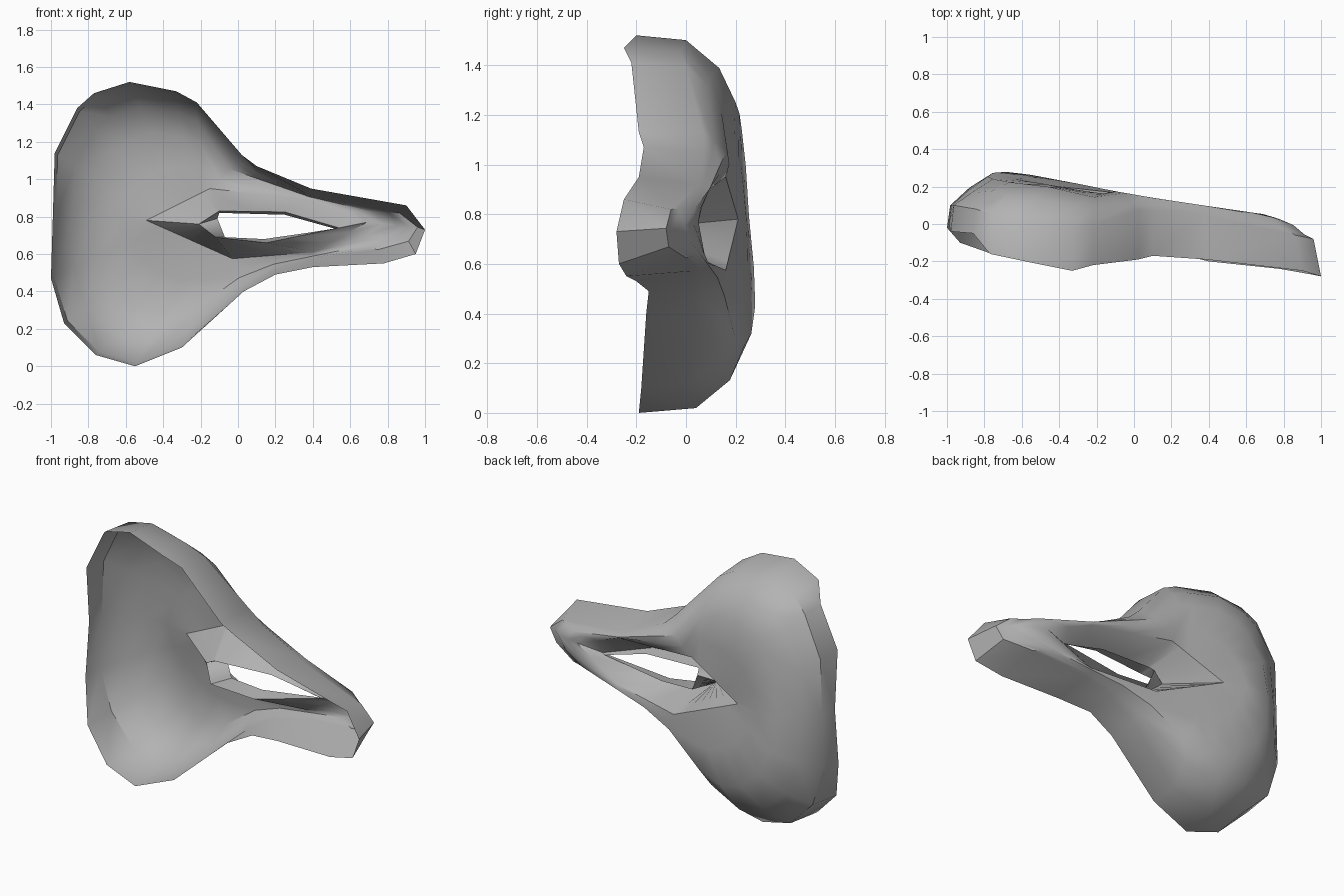
import bpy
import bmesh
import math
from mathutils import Vector

cube = bpy.data.objects.get("Cube")
if cube:
    bpy.data.objects.remove(cube, do_unlink=True)

# One flat colour
grey = bpy.data.materials.new("plain_grey")
grey.use_nodes = True
colour = (0.45, 0.45, 0.45, 1)
grey.diffuse_color = colour
grey.node_tree.nodes["Principled BSDF"].inputs["Base Color"].default_value = colour

# Outer rim: x, z, front edge y, back edge y
RIM = [
    (-.99, .8, 0, .1), (-.98, 1.14, -.04, .1), (-.86, 1.38, -.05, .08),
    (-.77, 1.46, -.16, .05), (-.58, 1.52, -.2, 0), (-.33, 1.47, -.25, -.02),
    (-.22, 1.41, -.22, 0), (.02, 1.13, -.19, .07), (.1, 1.07, -.17, .07),
    (.39, .95, -.19, .05), (.9, .86, -.25, -.06), (1, .73, -.28, -.08),
    (.95, .6, -.27, -.07), (.78, .55, -.24, 0), (.4, .53, -.2, .03),
    (.2, .49, -.15, .03), (.03, .4, -.16, .03), (-.3, .1, -.18, 0),
    (-.55, 0, -.19, .04), (-.76, .06, -.16, .07), (-.93, .23, -.1, .1),
    (-1, .47, -.02, .1),
]
COUNT = len(RIM)

# Central opening: corner in the back wall, collar edge in front of it and
# the lip turned inward, each tied to a rim index
LEFT = ((-.49, .21, .78), (-.21, 0, .76), (-.11, .05, .79))
CORNERS = [
    (0, *LEFT),
    (7, (-.15, .16, .95), (-.1, -.08, .83), (-.1, .02, .82)),
    (9, (.39, .08, .89), (.25, -.04, .825), (.25, .02, .81)),
    (11, (.69, .05, .77), (.54, .02, .74), (.52, .03, .735)),
    (14, (.4, .08, .61), (.15, -.06, .66), (.14, .03, .68)),
    (16, (-.03, .16, .575), (-.12, -.09, .69), (-.07, .04, .69)),
    (COUNT, *LEFT),
]

# Depth of the back wall along x
BACK = [(-1, .2), (-.77, .285), (-.49, .27), (0, .155), (.4, .095), (.7, .05), (1, -.06)]


def back_depth(x, z):
    for (xa, ya), (xb, yb) in zip(BACK, BACK[1:]):
        if x <= xb:
            y = ya + (yb - ya) * (x - xa) / (xb - xa)
            return y - .08 * abs(z - .45) * (x < -.1)
    return BACK[-1][1]


def corner(index, which):
    for a, b in zip(CORNERS, CORNERS[1:]):
        if index <= b[0]:
            t = (index - a[0]) / (b[0] - a[0])
            return Vector(a[which]).lerp(Vector(b[which]), t)


def section(index):
    """Points from the front rim, round the back, into the collar."""
    x, z, front, back = RIM[index]
    opening, edge, lip = (corner(index, k) for k in (1, 2, 3))
    side = Vector((x, back, z)).lerp(opening, .03)
    side.y = back
    shoulder = .68
    # The arm walls lean inward toward the tip, with a crisper back corner
    if x > 0:
        side.x = x * .96
        side.z = z + (.76 - z) * .45 * x
        shoulder = .45
    points = [Vector((x, front, z)), side]
    for t, blend in ((.18, shoulder), (.4, 1), (.7, .8)):
        p = side.lerp(opening, t)
        base = back if t < .5 else opening.y
        p.y = base + (back_depth(p.x, p.z) - base) * blend
        points.append(p)
    return points + [opening, edge, lip]


# Thin shell: bowl, channelled arm and collar in one skin
bm = bmesh.new()
sections = [[bm.verts.new(p) for p in section(i)] for i in range(COUNT)]
for i, here in enumerate(sections):
    there = sections[(i + 1) % COUNT]
    for j in range(len(here) - 1):
        bm.faces.new((here[j], there[j], there[j + 1], here[j + 1]))
mesh = bpy.data.meshes.new("bowl_shell")
bm.to_mesh(mesh)
bm.free()
mesh.materials.append(grey)
shell = bpy.data.objects.new("bowl_shell", mesh)
bpy.context.collection.objects.link(shell)

bpy.ops.object.select_all(action="DESELECT")
shell.select_set(True)
bpy.context.view_layer.objects.active = shell
bpy.ops.object.shade_smooth_by_angle(angle=math.radians(40))
